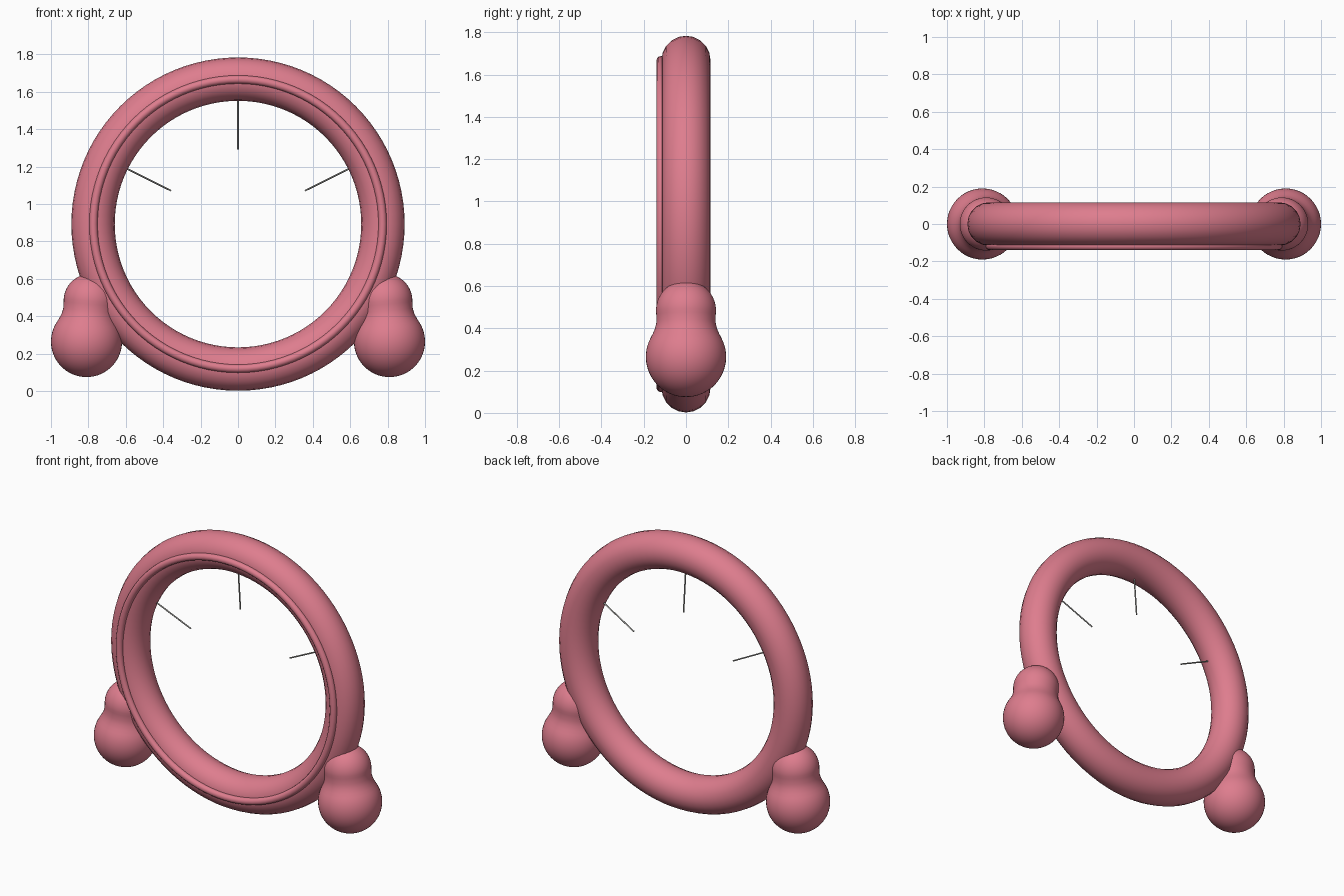
import bpy, bmesh, math
from mathutils import Vector, Matrix

cube = bpy.data.objects.get("Cube")
if cube:
    bpy.data.objects.remove(cube, do_unlink=True)

CENTRE_Z = 0.893


def material(name, colour):
    mat = bpy.data.materials.new(name)
    mat.use_nodes = True
    mat.diffuse_color = (*colour, 1)
    mat.node_tree.nodes["Principled BSDF"].inputs["Base Color"].default_value = (*colour, 1)
    return mat


pink = material("rose pink", (0.73, 0.205, 0.27))
grey = material("metal grey", (0.4, 0.4, 0.38))


def finish(obj, name, mat):
    obj.name = name
    obj.data.materials.append(mat)
    for poly in obj.data.polygons:
        poly.use_smooth = True
    return obj


def ring(name, y, major, minor, sides):
    bpy.ops.mesh.primitive_torus_add(
        major_radius=major, minor_radius=minor, major_segments=96, minor_segments=sides,
        location=(0, y, CENTRE_Z), rotation=(math.pi / 2, 0, 0))
    return finish(bpy.context.object, name, pink)


def lathe(name, profile, base, axis, mat, steps=48):
    """Spin (radius, height) points about an axis that starts at base."""
    bm = bmesh.new()
    verts = [bm.verts.new((r, 0, h)) for r, h in profile]
    edges = [bm.edges.new(pair) for pair in zip(verts, verts[1:])]
    bmesh.ops.spin(bm, geom=verts + edges, cent=(0, 0, 0), axis=(0, 0, 1),
                   angle=math.tau, steps=steps)
    bmesh.ops.remove_doubles(bm, verts=bm.verts, dist=0.0001)
    bmesh.ops.recalc_face_normals(bm, faces=bm.faces)
    turn = Vector((0, 0, 1)).rotation_difference(axis).to_matrix().to_4x4()
    bm.transform(Matrix.Translation(base) @ turn)
    mesh = bpy.data.meshes.new(name)
    bm.to_mesh(mesh)
    bm.free()
    obj = bpy.data.objects.new(name, mesh)
    bpy.context.collection.objects.link(obj)
    return finish(obj, name, mat)


def arc(radius, height, start, end, count):
    """Circle points as (radius, height), angles measured from the equator."""
    angles = [math.radians(start + (end - start) * i / count) for i in range(count + 1)]
    return [(radius * math.cos(a), height + radius * math.sin(a)) for a in angles]


# Main ring and the raised bead on its front
ring("main_ring", 0, 0.775, 0.116, 20)
ring("front_bead", -0.118, 0.773, 0.022, 12)

# Pear-shaped feet: large ball, soft waist, smaller ball leaning inward
pear = (arc(0.19, 0, -90, 28, 20) + [(0.157, 0.11), (0.146, 0.136), (0.14, 0.165)]
        + arc(0.142, 0.22, -8, 90, 14))
for side, x in (("left", 1), ("right", -1)):
    lathe(side + "_foot", pear, Vector((0.81 * x, 0, 0.265)),
          Vector((-0.02 * x, 0, 0.22)), pink)

# Thin pins pointing at the middle, tips tilted backward
for name, degrees in (("left", 26.5), ("top", 90), ("right", 153.5)):
    a = math.radians(degrees)
    out = Vector((math.cos(a), 0, math.sin(a)))
    middle = Vector((0, 0, CENTRE_Z))
    start = middle + out * 0.7
    tip = middle + out * 0.4 + Vector((0, 0.025, 0))
    length = (tip - start).length
    pin = lathe(name + "_pin", [(0, 0), (0.0045, 0), (0.0045, length), (0, length)],
                start, tip - start, grey, 10)
    for poly in pin.data.polygons:
        poly.use_smooth = len(poly.vertices) == 4
